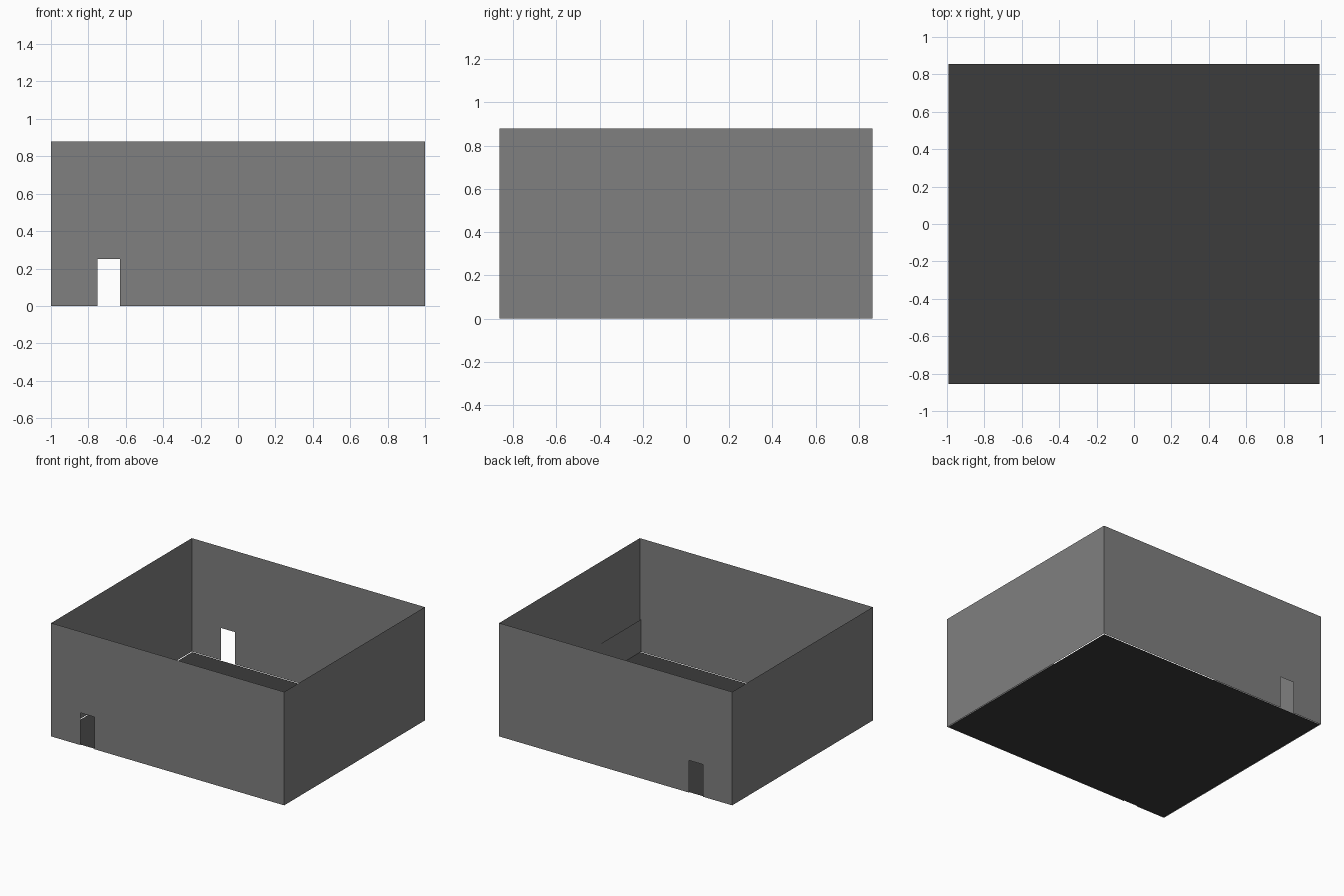
import bpy

if "Cube" in bpy.data.objects:
    bpy.data.objects.remove(bpy.data.objects["Cube"])

# Overall sizes: half width, half depth, wall height
W, D, H = 1.0, 0.862, 0.88
DOOR_L, DOOR_R, DOOR_H = -0.75, -0.63, 0.25


def material(name, v):
    m = bpy.data.materials.new(name)
    m.diffuse_color = (v, v, v, 1)
    m.use_nodes = True
    m.node_tree.nodes["Principled BSDF"].inputs["Base Color"].default_value = m.diffuse_color
    return m


wall_grey = material("wall grey", 0.216)
floor_grey = material("dark floor grey", 0.045)


def sheet(name, outline, mat):
    """One flat, thin-sheet part from its outline."""
    mesh = bpy.data.meshes.new(name)
    mesh.from_pydata(outline, [], [list(range(len(outline)))])
    mesh.materials.append(mat)
    obj = bpy.data.objects.new(name, mesh)
    bpy.context.collection.objects.link(obj)
    return obj


def side_sheet(name, x, y0, y1, h):
    return sheet(name, [(x, y0, 0), (x, y1, 0), (x, y1, h), (x, y0, h)], wall_grey)


# Front and back walls, each with the same doorway notch
profile = [(-W, 0), (DOOR_L, 0), (DOOR_L, DOOR_H), (DOOR_R, DOOR_H),
           (DOOR_R, 0), (W, 0), (W, H), (-W, H)]
for name, y in (("front_wall", -D), ("back_wall", D)):
    pts = profile if y < 0 else profile[::-1]
    sheet(name, [(x, y, z) for x, z in pts], wall_grey)

# Plain side walls
side_sheet("right_wall", W, -D, D, H)
side_sheet("left_wall", -W, D, -D, H)

# Low panel inside the right wall, at the front corner
side_sheet("inner_panel", 0.992, -0.38, -D, DOOR_H)

# Floor, with a narrow gap to the walls
fx, fy = 0.992, 0.855
sheet("floor", [(-fx, -fy, 0), (fx, -fy, 0), (fx, fy, 0), (-fx, fy, 0)], floor_grey)
